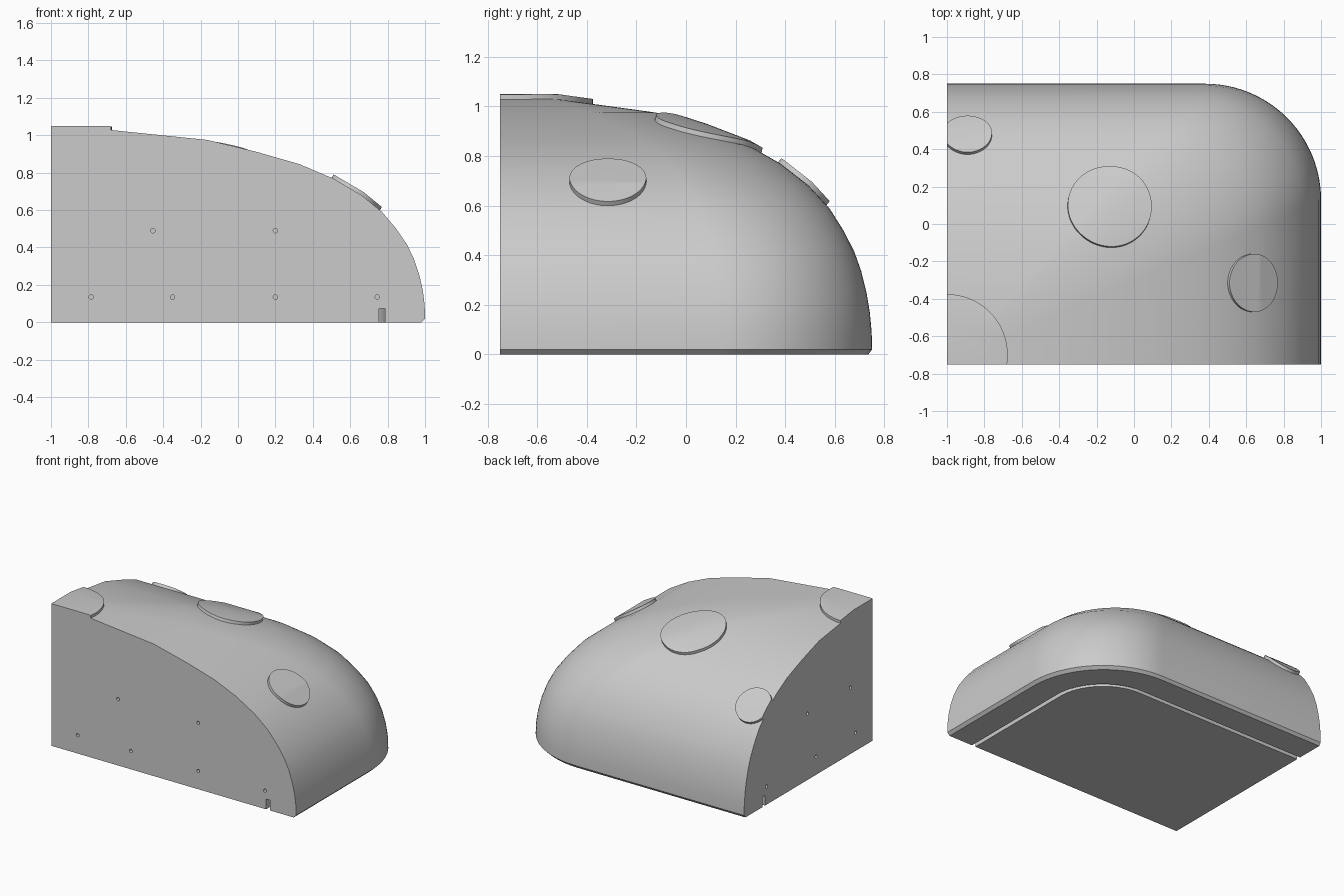
import bpy, bmesh, math
from mathutils import Vector, Matrix

if "Cube" in bpy.data.objects:
    bpy.data.objects.remove(bpy.data.objects["Cube"], do_unlink=True)

CORNER = Vector((-1, -0.75, 0))
GREY = (0.6, 0.6, 0.6, 1)
grey = bpy.data.materials.new("plain grey")
grey.use_nodes = True
grey.diffuse_color = GREY
grey.node_tree.nodes["Principled BSDF"].inputs["Base Color"].default_value = GREY

# Dome section: (scale of the footprint, height)
PROFILE = [(0.99, 0), (1, 0.02), (0.999, 0.09), (0.994, 0.17), (0.985, 0.25),
           (0.971, 0.335), (0.952, 0.415), (0.923, 0.5), (0.885, 0.59),
           (0.83, 0.68), (0.755, 0.768), (0.665, 0.845), (0.552, 0.91),
           (0.418, 0.975), (0.15, 1.03)]


def outline(inset=0, overrun=0):
    """Rounded-corner path from the front wall round to the side wall."""
    r = 0.62 - inset
    pts = [Vector((1 - inset, -0.75 - overrun, 0))]
    for i in range(25):
        a = math.pi / 2 * i / 24
        pts.append(Vector((0.38 + r * math.cos(a), 0.13 + r * math.sin(a), 0)))
    pts.append(Vector((-1 - overrun, 0.75 - inset, 0)))
    return pts


def finish(bm, name):
    bmesh.ops.recalc_face_normals(bm, faces=bm.faces)
    mesh = bpy.data.meshes.new(name)
    bm.to_mesh(mesh)
    bm.free()
    mesh.materials.append(grey)
    ob = bpy.data.objects.new(name, mesh)
    bpy.context.collection.objects.link(ob)
    return ob


def quarter_dome(name, grow=0):
    bm = bmesh.new()
    rings = []
    for s, z in PROFILE:
        rings.append([bm.verts.new(CORNER + (p - CORNER) * s + Vector((0, 0, z)))
                      for p in outline()])
    for low, high in zip(rings, rings[1:]):
        for i in range(len(low) - 1):
            bm.faces.new((low[i], low[i + 1], high[i + 1], high[i]))
    top = bm.verts.new(CORNER + Vector((0, 0, PROFILE[-1][1])))
    bm.faces.new(rings[-1] + [top])
    # Swell the curved skin before the flat walls are closed
    bm.normal_update()
    for v, n in [(v, v.normal.copy()) for v in bm.verts]:
        if v.co.z > 0.1:
            v.co += n * grow
    base = bm.verts.new(CORNER)
    bm.faces.new(rings[0] + [base])
    bm.faces.new([r[0] for r in rings] + [top, base])
    bm.faces.new([r[-1] for r in rings] + [top, base])
    return finish(bm, name)


def cylinder(bm, centre, axis, radius, depth, sides):
    turn = Vector((0, 0, 1)).rotation_difference(axis).to_matrix().to_4x4()
    bmesh.ops.create_cone(bm, cap_ends=True, segments=sides, radius1=radius,
                          radius2=radius, depth=depth,
                          matrix=Matrix.Translation(centre) @ turn)


def cut(ob, tool, operation):
    mod = ob.modifiers.new("cut", 'BOOLEAN')
    mod.object, mod.operation, mod.solver = tool, operation, 'EXACT'
    bpy.ops.object.select_all(action='DESELECT')
    bpy.context.view_layer.objects.active = ob
    ob.select_set(True)
    bpy.ops.object.modifier_apply(modifier=mod.name)
    bpy.data.objects.remove(tool, do_unlink=True)


def smooth(ob):
    bpy.ops.object.select_all(action='DESELECT')
    bpy.context.view_layer.objects.active = ob
    ob.select_set(True)
    bpy.ops.object.shade_smooth_by_angle(angle=math.radians(30))


shell = quarter_dome("shell_body")
bpy.context.view_layer.update()

# Raised round plates that follow the skin: name, x, y, radius
PLATES = [("middle_plate", -0.13, 0.095, 0.225), ("end_plate", 0.635, -0.315, 0.155),
          ("back_plate", -0.89, 0.475, 0.13), ("top_plate", -1, -0.7, 0.325)]
for name, x, y, radius in PLATES:
    hit, point, normal, face = shell.ray_cast((max(x, -0.99), y, 2), (0, 0, -1))
    plate = quarter_dome(name, 0.02)
    bm = bmesh.new()
    cylinder(bm, Vector((x, y, point.z)), normal, radius, 0.16, 64)
    cut(plate, finish(bm, "plate_cutter"), 'INTERSECT')
    smooth(plate)

# Groove in the underside, parallel to the rim
bm = bmesh.new()
strip = outline(0.215, 0.1) + outline(0.245, 0.1)[::-1]
face = bm.faces.new([bm.verts.new(p + Vector((0, 0, -0.1))) for p in strip])
new = bmesh.ops.extrude_face_region(bm, geom=[face])["geom"]
bmesh.ops.translate(bm, vec=(0, 0, 0.175),
                    verts=[g for g in new if isinstance(g, bmesh.types.BMVert)])
cut(shell, finish(bm, "groove_cutter"), 'DIFFERENCE')

# Small peg holes in the two flat walls
bm = bmesh.new()
for z, front, side in [(0.135, (-0.785, -0.35, 0.2, 0.745), (0.49, -0.09, -0.55)),
                       (0.49, (-0.455, 0.2), (0.01, -0.49))]:
    for x in front:
        cylinder(bm, Vector((x, -0.75, z)), Vector((0, 1, 0)), 0.012, 0.16, 16)
    for y in side:
        cylinder(bm, Vector((-1, y, z)), Vector((1, 0, 0)), 0.012, 0.16, 16)
cut(shell, finish(bm, "hole_cutter"), 'DIFFERENCE')
smooth(shell)
